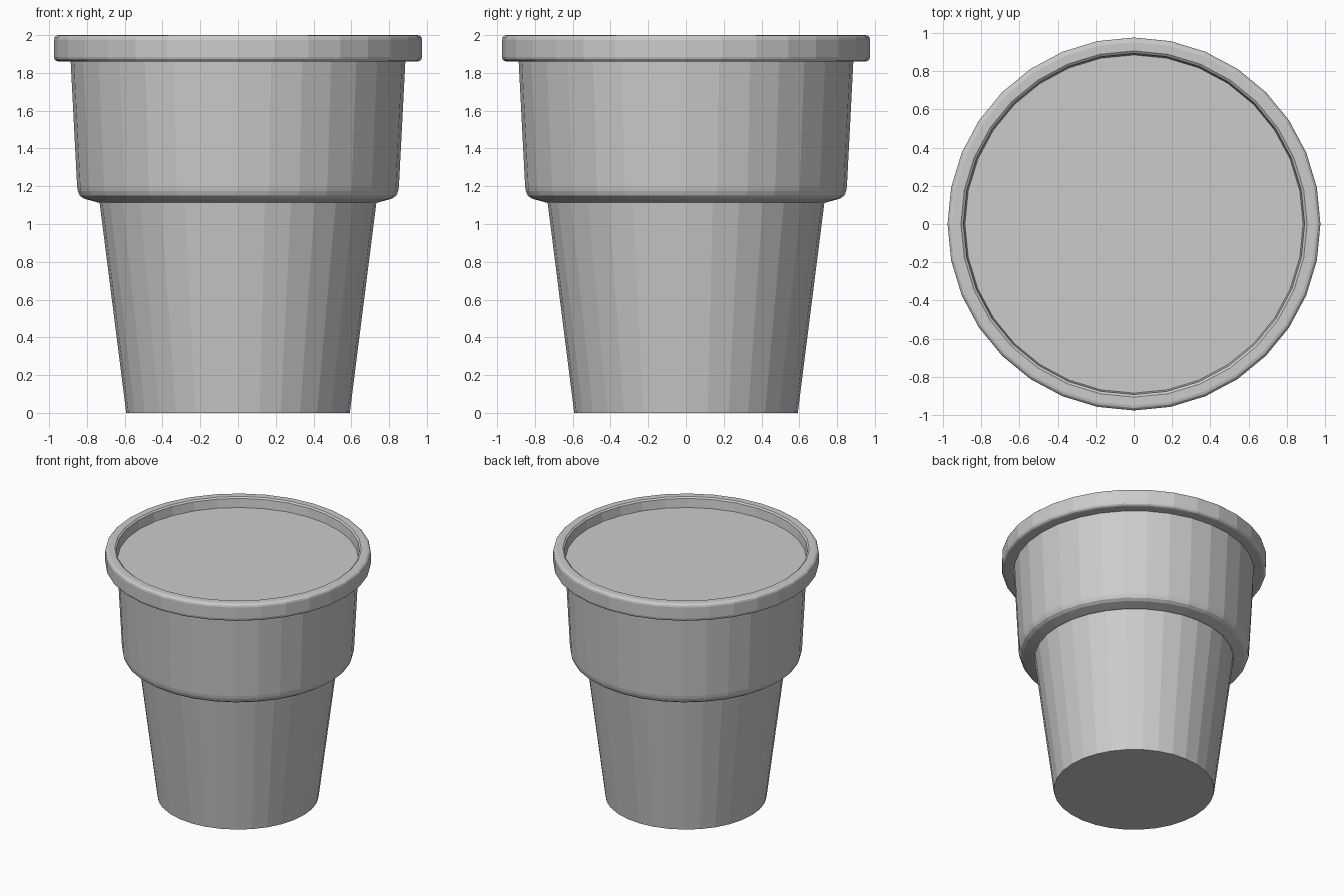
import bpy, bmesh, math

if "Cube" in bpy.data.objects:
    bpy.data.objects.remove(bpy.data.objects["Cube"])

SIDES = 32


def lathe(name, profile):
    """Revolve an (r, z) profile around z; close the ends that are marked r = 0."""
    bm = bmesh.new()
    rings = []
    for r, z in profile:
        if r == 0:
            rings.append([bm.verts.new((0, 0, z))] * SIDES)
        else:
            rings.append([bm.verts.new((r * math.cos(a), r * math.sin(a), z))
                          for a in (2 * math.pi * i / SIDES for i in range(SIDES))])
    for low, high in zip(rings, rings[1:]):
        for i in range(SIDES):
            j = (i + 1) % SIDES
            corners = list(dict.fromkeys((low[i], low[j], high[j], high[i])))
            bm.faces.new(corners)
    # merge the end fans into flat caps
    hubs = [v for v in bm.verts if v.co.xy.length == 0]
    bmesh.ops.dissolve_verts(bm, verts=hubs)
    bmesh.ops.recalc_face_normals(bm, faces=bm.faces)
    mesh = bpy.data.meshes.new(name)
    bm.to_mesh(mesh)
    bm.free()
    obj = bpy.data.objects.new(name, mesh)
    bpy.context.collection.objects.link(obj)
    return obj


def rounded(center_r, center_z, radius, start, end, steps=3):
    """Points of a rounded corner, angles in degrees."""
    return [(center_r + radius * math.cos(t), center_z + radius * math.sin(t))
            for t in (math.radians(start + (end - start) * k / steps)
                      for k in range(steps + 1))]


# One closed shell: tapered base, wider collar, rolled rim, recessed top surface
profile = [(0, 0), (0.592, 0), (0.733, 1.115)]
profile += [(0.745, 1.115), (0.815, 1.134), (0.838, 1.15), (0.848, 1.175), (0.852, 1.2)]
profile += [(0.886, 1.86)]
profile += rounded(0.95, 1.885, 0.025, -90, 0)
profile += rounded(0.95, 1.975, 0.025, 0, 90)
profile += [(0.905, 2.0), (0.892, 1.99), (0.884, 1.92), (0, 1.92)]
lathe("cup", profile)
